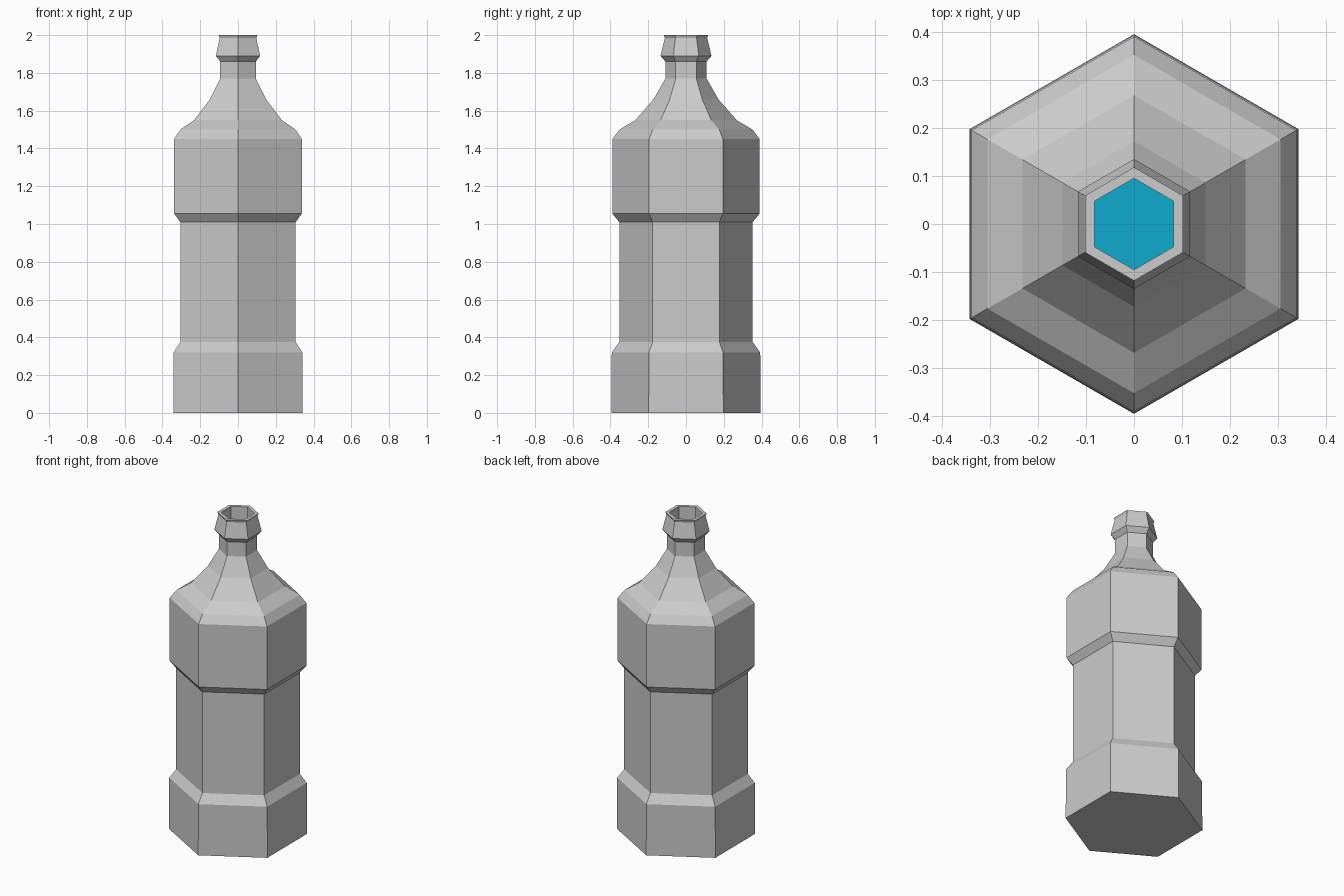
import bpy, bmesh
from math import sin, cos, pi

if "Cube" in bpy.data.objects:
    bpy.data.objects.remove(bpy.data.objects["Cube"])

SIDES = 6

# Profile as (corner radius, height), from the base up the outside and into the neck
PROFILE = [
    (0.395, 0.0), (0.393, 0.32), (0.353, 0.375), (0.353, 1.01),
    (0.390, 1.055), (0.390, 1.45), (0.352, 1.50), (0.268, 1.55),
    (0.172, 1.66), (0.109, 1.77), (0.109, 1.86), (0.135, 1.89),
    (0.112, 1.985), (0.118, 2.0), (0.095, 2.0), (0.095, 1.77),
]


def ring(bm, radius, z):
    # Hexagon with corners on the +y and -y axes
    return [bm.verts.new((radius * cos(pi / 2 + 2 * pi * i / SIDES),
                          radius * sin(pi / 2 + 2 * pi * i / SIDES), z))
            for i in range(SIDES)]


def finish(bm, name):
    mesh = bpy.data.meshes.new(name)
    bm.to_mesh(mesh)
    bm.free()
    obj = bpy.data.objects.new(name, mesh)
    bpy.context.collection.objects.link(obj)
    return obj


# Bottle: stacked hexagonal rings with a closed base and an open mouth
bm = bmesh.new()
rings = [ring(bm, r, z) for r, z in PROFILE]
bm.faces.new(reversed(rings[0]))
for low, high in zip(rings, rings[1:]):
    for i in range(SIDES):
        j = (i + 1) % SIDES
        bm.faces.new((low[i], low[j], high[j], high[i]))
finish(bm, "bottle")

# Liquid surface seen through the mouth
bm = bmesh.new()
bm.faces.new(ring(bm, 0.095, 1.77))
liquid = finish(bm, "liquid")
blue = bpy.data.materials.new("liquid_blue")
blue.diffuse_color = (0.005, 0.40, 0.62, 1)
blue.use_nodes = True
blue.node_tree.nodes["Principled BSDF"].inputs["Base Color"].default_value = blue.diffuse_color
liquid.data.materials.append(blue)
